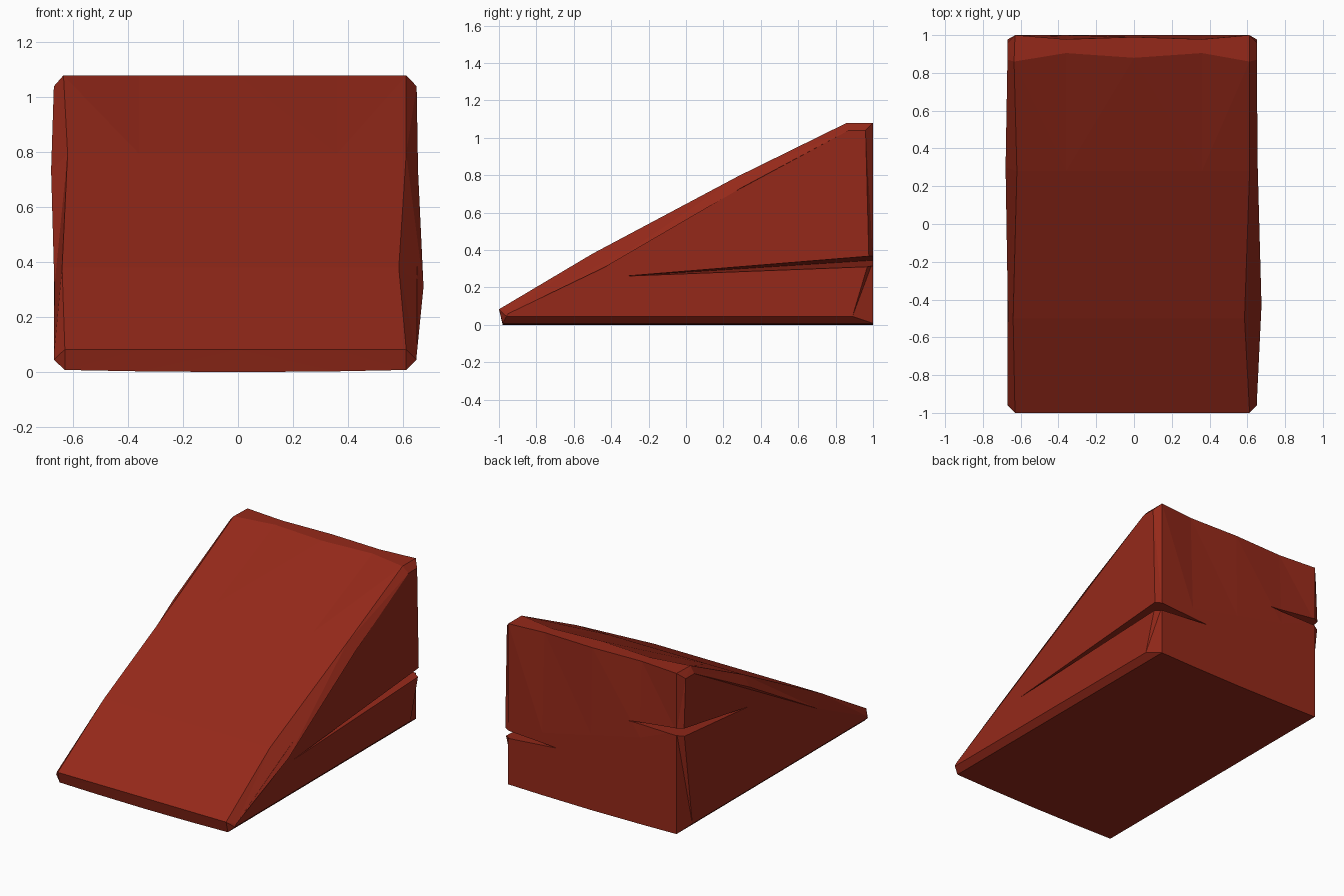
import bpy, bmesh

if "Cube" in bpy.data.objects:
    bpy.data.objects.remove(bpy.data.objects["Cube"])

red = bpy.data.materials.new("dark_red")
red.diffuse_color = (0.30, 0.022, 0.01, 1)
red.use_nodes = True
red.node_tree.nodes["Principled BSDF"].inputs["Base Color"].default_value = red.diffuse_color


def make_object(name, bm):
    bmesh.ops.recalc_face_normals(bm, faces=bm.faces)
    mesh = bpy.data.meshes.new(name)
    bm.to_mesh(mesh)
    bm.free()
    mesh.materials.append(red)
    ob = bpy.data.objects.new(name, mesh)
    bpy.context.collection.objects.link(ob)
    return ob


# Cross-sections: underside nose, nose, slope low, slope high,
# top front, top back, back middle, back bottom
def inner(xs, top_front=0.86, top_back=1.0, hz=0.5, low=0.008):
    yz = [(-0.98, low), (-1, 0.083), (-0.5, 0.38), (0.28, 0.795),
          (top_front, 1.08), (top_back, 1.08), (1, hz), (1, low)]
    return [(x, y, z) for x, (y, z) in zip(xs, yz)]


def outer(xs, hz):
    yz = [(-0.96, 0.045), (-0.95, 0.06), (-0.43, 0.31), (0.30, 0.735),
          (0.87, 1.04), (0.96, 1.04), (0.978, hz), (0.89, 0.045)]
    return [(x, y, z) for x, (y, z) in zip(xs, yz)]


L, R = -0.63, 0.612
sections = [
    outer([-0.67, -0.67, -0.668, -0.68, -0.67, -0.67, -0.67, -0.67], 0.69),
    inner([L, L, -0.64, -0.62, -0.635, L, L, L], hz=0.69),
    inner([-0.36] * 8, 0.905, 0.978, hz=0.58, low=0.003),
    inner([0.0] * 8, 0.88, 0.99, low=0.0),
    inner([0.36] * 8, 0.905, 0.978, hz=0.42, low=0.003),
    inner([R, R, 0.585, R, R, R, R, R], hz=0.34),
    outer([0.65, 0.65, 0.675, 0.655, 0.65, 0.65, 0.65, 0.65], 0.34),
]

# Wedge body lofted through the sections
bm = bmesh.new()
rings = [[bm.verts.new(p) for p in s] for s in sections]
for a, b in zip(rings, rings[1:]):
    for i in range(8):
        j = (i + 1) % 8
        bm.faces.new((a[i], a[j], b[j], b[i]))
bm.faces.new(rings[0])
bm.faces.new(rings[-1][::-1])
bmesh.ops.triangulate(bm, faces=bm.faces)
wedge = make_object("stone_ramp", bm)


# Splits in the back corners
def crack(name, side_tip, back_tip, corner_xy, z_low, z_high):
    bm = bmesh.new()
    v = [bm.verts.new(p) for p in (side_tip, back_tip, (*corner_xy, z_low), (*corner_xy, z_high))]
    for f in ((0, 1, 2), (0, 1, 3), (0, 2, 3), (1, 2, 3)):
        bm.faces.new([v[i] for i in f])
    ob = make_object(name, bm)
    ob.hide_render = True
    ob.hide_set(True)
    mod = wedge.modifiers.new(name, 'BOOLEAN')
    mod.operation = 'DIFFERENCE'
    mod.solver = 'EXACT'
    mod.object = ob


crack("right_crack_cutter", (0.672, -0.41, 0.255), (0.25, 1.0, 0.345), (0.72, 1.06), 0.308, 0.378)
crack("left_crack_cutter", (-0.677, 0.29, 0.60), (-0.27, 1.0, 0.67), (-0.73, 1.06), 0.668, 0.735)
